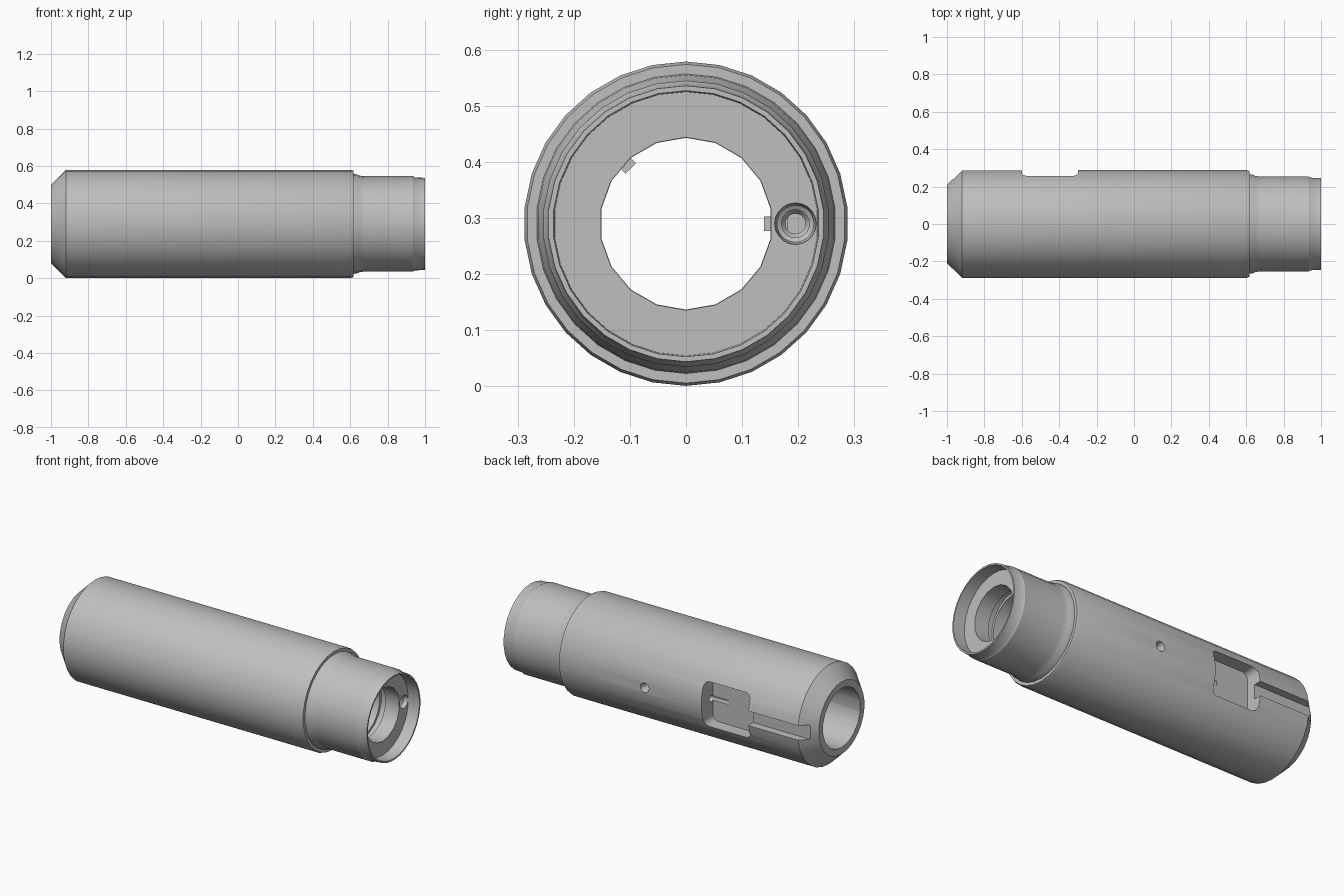
import bpy, math
from mathutils import Matrix, Vector

old = bpy.data.objects.get("Cube")
if old:
    bpy.data.objects.remove(old, do_unlink=True)

AXIS_Z = 0.29

steel = bpy.data.materials.new("plain_grey_steel")
steel.use_nodes = True
GREY = (0.52, 0.52, 0.52, 1)
steel.diffuse_color = GREY
steel.node_tree.nodes["Principled BSDF"].inputs["Base Color"].default_value = GREY


def add_mesh(name, verts, faces):
    mesh = bpy.data.meshes.new(name)
    mesh.from_pydata(verts, [], faces)
    mesh.materials.append(steel)
    obj = bpy.data.objects.new(name, mesh)
    bpy.context.collection.objects.link(obj)
    return obj


def lathe(name, profile, sides, centre=(0, 0, AXIS_Z), along_y=False, turn=0.0):
    """Closed solid turned from (distance along axis, radius) points."""
    verts, faces = [], []
    for d, r in profile:
        for i in range(sides):
            a = 2 * math.pi * i / sides + turn
            v = Vector((d, r * math.sin(a), r * math.cos(a)))
            if along_y:
                v = Matrix.Rotation(math.pi / 2, 3, 'Z') @ v
            verts.append(v + Vector(centre))
    for k in range(len(profile) - 1):
        for i in range(sides):
            j = (i + 1) % sides
            a, b = k * sides, (k + 1) * sides
            faces.append((a + i, a + j, b + j, b + i))
    faces.append(tuple(reversed(range(sides))))
    faces.append(tuple((len(profile) - 1) * sides + i for i in range(sides)))
    obj = add_mesh(name, verts, faces)
    # Consistent outward normals for the booleans
    import bmesh
    bm = bmesh.new()
    bm.from_mesh(obj.data)
    bmesh.ops.recalc_face_normals(bm, faces=bm.faces)
    bm.to_mesh(obj.data)
    bm.free()
    return obj


def box(name, low, high, corner=0.0):
    """Box, optionally with its edges along y rounded."""
    import bmesh
    bm = bmesh.new()
    bmesh.ops.create_cube(bm, size=1)
    for v in bm.verts:
        v.co = [(lo + hi) / 2 + c * (hi - lo) for lo, hi, c in zip(low, high, v.co)]
    if corner:
        edges = [e for e in bm.edges
                 if abs(e.verts[0].co.y - e.verts[1].co.y) > 0.01]
        bmesh.ops.bevel(bm, geom=edges, offset=corner, segments=5,
                        profile=0.5, affect='EDGES')
    mesh = bpy.data.meshes.new(name)
    bm.to_mesh(mesh)
    bm.free()
    mesh.materials.append(steel)
    obj = bpy.data.objects.new(name, mesh)
    bpy.context.collection.objects.link(obj)
    return obj


def activate(obj):
    bpy.ops.object.select_all(action='DESELECT')
    obj.select_set(True)
    bpy.context.view_layer.objects.active = obj


def cut(target, cutter):
    cutter.hide_render = True
    mod = target.modifiers.new("cut", 'BOOLEAN')
    mod.operation = 'DIFFERENCE'
    mod.solver = 'EXACT'
    mod.object = cutter
    activate(target)
    bpy.ops.object.modifier_apply(modifier=mod.name)
    bpy.data.objects.remove(cutter, do_unlink=True)


# Turned body: chamfered end, shoulder, neck and recessed rim
body = lathe("sleeve_body", [
    (-1, 0.21), (-0.92, 0.289), (0.605, 0.289), (0.617, 0.284),
    (0.617, 0.267), (0.635, 0.265), (0.65, 0.258), (0.675, 0.255),
    (0.935, 0.255), (0.945, 0.249), (1, 0.246),
    (1, 0.237), (0.93, 0.235)], 30)

# Stepped bore with retaining grooves near the neck
cut(body, lathe("bore_cutter", [
    (-1.1, 0.172), (0.62, 0.172), (0.62, 0.153), (0.70, 0.153),
    (0.70, 0.172), (0.73, 0.172), (0.73, 0.16), (0.80, 0.16),
    (0.80, 0.175), (0.84, 0.175), (0.84, 0.154), (0.96, 0.154)], 18))

# Side pocket with rounded corners, and the channel to the chamfered end
cut(body, box("pocket_cutter", (-0.6, 0.182, AXIS_Z - 0.13),
              (-0.3, 0.4, AXIS_Z + 0.13), 0.035))
cut(body, box("channel_cutter", (-1.1, 0.24, AXIS_Z - 0.042),
              (-0.58, 0.4, AXIS_Z + 0.042)))

# Long countersunk passage from the recess to the pocket
cut(body, lathe("passage_cutter", [
    (-0.4, 0.018), (0.84, 0.018), (0.85, 0.025), (0.9, 0.025),
    (0.905, 0.033), (0.925, 0.037), (0.96, 0.037)],
    20, (0, 0.195, AXIS_Z)))

# Small countersunk cross hole on the side
cut(body, lathe("cross_hole_cutter", [
    (0.19, 0.018), (0.265, 0.018), (0.285, 0.028), (0.35, 0.028)],
    18, (0.065, 0, AXIS_Z), along_y=True))

activate(body)
bpy.ops.object.shade_smooth_by_angle(angle=math.radians(28))

# Two small keys standing inside the bore
for name, angle in (("side_key", 0), ("upper_key", 135)):
    key = box(name, (-0.03, 0.139, -0.013), (0.03, 0.176, 0.013))
    key.data.transform(Matrix.Translation((0.1, 0, AXIS_Z))
                       @ Matrix.Rotation(math.radians(angle), 4, 'X'))
